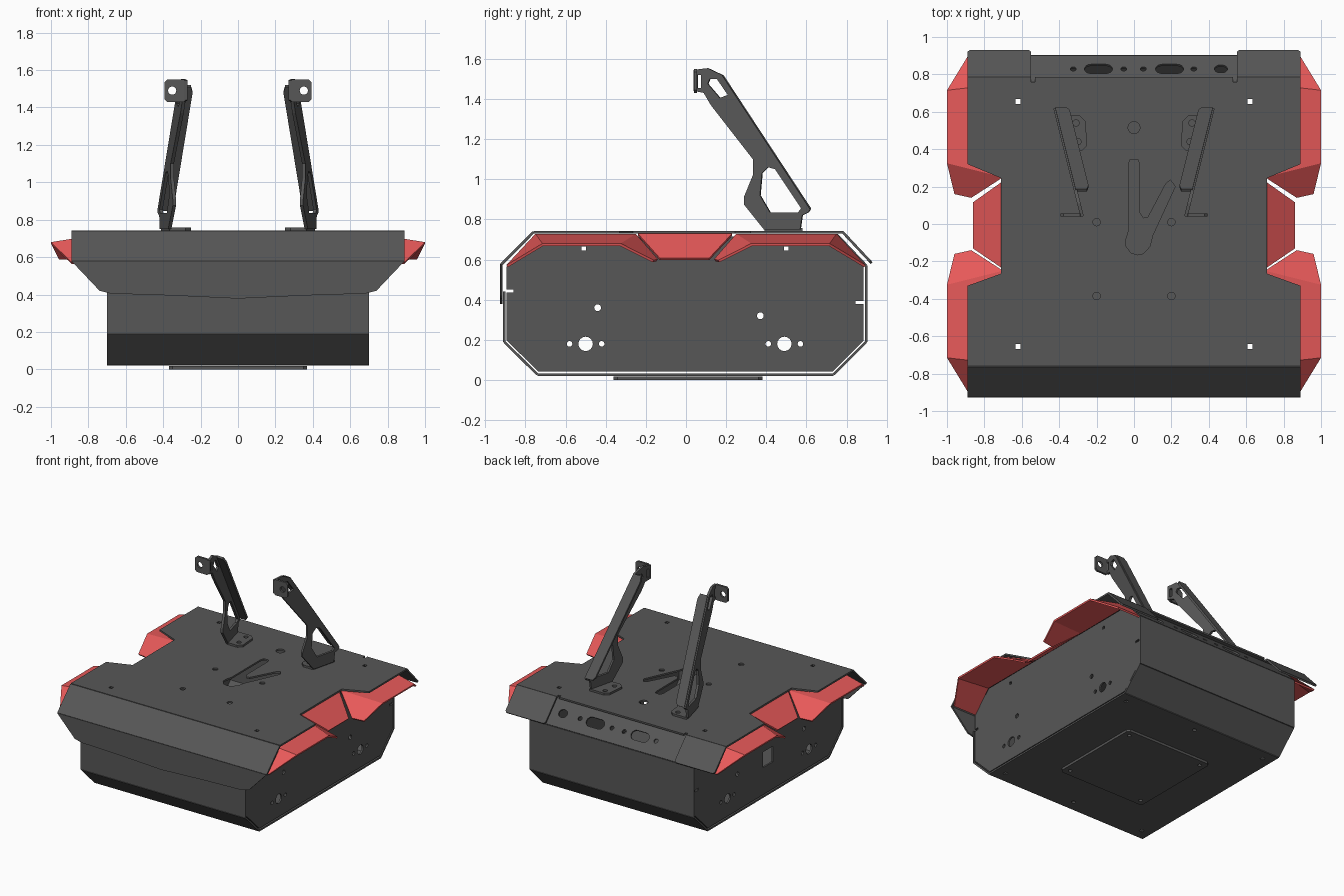
import bpy, bmesh, math
from mathutils import Vector, Matrix

if "Cube" in bpy.data.objects:
    bpy.data.objects.remove(bpy.data.objects["Cube"])

T = 0.013  # sheet metal thickness


def material(name, r, g, b):
    m = bpy.data.materials.new(name)
    m.diffuse_color = (r, g, b, 1)
    m.use_nodes = True
    m.node_tree.nodes["Principled BSDF"].inputs["Base Color"].default_value = m.diffuse_color
    return m


red = material("red", 0.8, 0.1, 0.1)
dark = material("dark_grey", 0.095, 0.095, 0.095)


def circle(x, y, r, n=16):
    return [(x + r * math.cos(2 * math.pi * i / n), y + r * math.sin(2 * math.pi * i / n)) for i in range(n)]


def rect(x0, x1, y0, y1, c=0.0):
    if not c:
        return [(x0, y0), (x1, y0), (x1, y1), (x0, y1)]
    return [(x0 + c, y0), (x1 - c, y0), (x1, y0 + c), (x1, y1 - c),
            (x1 - c, y1), (x0 + c, y1), (x0, y1 - c), (x0, y0 + c)]


def slot(x, y, w, h):
    r = h / 2
    right = [(x + w / 2 - r + r * math.cos(a), y + r * math.sin(a))
             for a in [math.radians(-90 + 22.5 * i) for i in range(9)]]
    return right + [(2 * x - a, 2 * y - b) for a, b in right]


def plate(name, outline, holes=(), o=(0, 0, 0), u=(1, 0, 0), v=(0, 1, 0), t=T):
    """Flat sheet with holes, placed by an origin and two in-plane axes."""
    cu = bpy.data.curves.new(name, 'CURVE')
    cu.dimensions = '2D'
    cu.fill_mode = 'BOTH'
    cu.extrude = t / 2
    for loop in [outline, *holes]:
        sp = cu.splines.new('POLY')
        sp.points.add(len(loop) - 1)
        for p, (x, y) in zip(sp.points, loop):
            p.co = (x, y, 0, 1)
        sp.use_cyclic_u = True
        sp.use_smooth = False
    tmp = bpy.data.objects.new("tmp", cu)
    bpy.context.collection.objects.link(tmp)
    dg = bpy.context.evaluated_depsgraph_get()
    me = bpy.data.meshes.new_from_object(tmp.evaluated_get(dg))
    bpy.data.objects.remove(tmp)
    u, v = Vector(u), Vector(v)
    m = Matrix((u, v, u.cross(v).normalized())).transposed().to_4x4()
    m.translation = Vector(o)
    me.transform(m)
    bm = bmesh.new()
    bm.from_mesh(me)
    bmesh.ops.remove_doubles(bm, verts=bm.verts, dist=1e-5)
    bmesh.ops.recalc_face_normals(bm, faces=bm.faces)
    for f in bm.faces:
        f.smooth = False
        f.material_index = 0
    bm.to_mesh(me)
    bm.free()
    me.name = name
    me.materials.clear()
    me.materials.append(dark)
    ob = bpy.data.objects.new(name, me)
    bpy.context.collection.objects.link(ob)
    return ob


def panel(name, a, b, x0, x1, holes=(), c=0.0):
    """Rectangular sheet spanning x0..x1 between two (y, z) profile points."""
    d = Vector((0, b[0] - a[0], b[1] - a[1]))
    return plate(name, rect(x0, x1, 0, d.length, c), holes, (0, *a), (1, 0, 0), d.normalized())


def folded(name, verts, faces, mat):
    """Bent sheet made of a few flat faces."""
    me = bpy.data.meshes.new(name)
    me.from_pydata(verts, [], faces)
    bm = bmesh.new()
    bm.from_mesh(me)
    bmesh.ops.recalc_face_normals(bm, faces=bm.faces)
    if sum(f.normal.z for f in bm.faces) < 0:
        bmesh.ops.reverse_faces(bm, faces=bm.faces)
    bm.to_mesh(me)
    bm.free()
    me.materials.append(mat)
    ob = bpy.data.objects.new(name, me)
    bpy.context.collection.objects.link(ob)
    so = ob.modifiers.new("thickness", 'SOLIDIFY')
    so.thickness = T
    so.offset = -1


squares = [rect(x - .013, x + .013, y - .013, y + .013) for x in (-.62, .62) for y in (-.655, .655)]

# Side plates
side = [(-.735, .042), (.73, .042), (.885, .197), (.885, .378), (.845, .378), (.845, .393), (.885, .393),
        (.885, .565), (.745, .715), (-.745, .715), (-.893, .565), (-.893, .452), (-.86, .452), (-.86, .436),
        (-.893, .436), (-.893, .197)]
side_holes = [circle(-.44, .36, .017), circle(.37, .32, .017)]
for y in (-.5, .49):
    side_holes += [circle(y, .18, .036), circle(y - .08, .18, .014), circle(y + .08, .18, .014)]
side_holes += [rect(y - .011, y + .011, .645, .665) for y in (-.51, .5)]
window = rect(-.06, .06, .25, .37)
for s in (-1, 1):
    plate("side_plate", side, side_holes + ([window] if s < 0 else []),
          (s * .69, 0, 0), (0, 1, 0), (0, 0, 1))

# Lower shell: bottom, bends, front and back walls
plate("bottom_plate", rect(-.7, .7, -.74, .735),
      squares + [circle(0, y, .014) for y in (-.655, .655)], (0, 0, .027))
panel("front_lower_bend", (-.74, .028), (-.905, .19), -.7, .7)
panel("front_wall", (-.905, .19), (-.905, .44), -.7, .7)
panel("rear_lower_bend", (.735, .028), (.897, .19), -.7, .7)
panel("rear_wall", (.897, .19), (.897, .57), -.7, .7)
slots = [slot(-.19, .105, .15, .072), slot(.19, .105, .15, .072), slot(.465, .105, .07, .06)]
slots += [circle(x, .105, .016) for x in (-.325, -.055, .05, .32)]
panel("rear_slotted_panel", (.897, .57), (.75, .725), -.7, .7, slots)

# Bottom access cover
plate("access_cover", rect(-.37, .37, -.36, .38, .02),
      [circle(x, y, .014) for x in (-.32, .32) for y in (-.31, .33)], (0, 0, .009), t=.018)

# Hood: top with side cut-outs, front fold, front apron, rear corner flaps
half = [(.89, -.76), (.89, -.33), (.71, -.265), (.71, .245), (.89, .32), (.89, .785), (.55, .785),
        (.55, .76), (.53, .76), (.53, .785)]
top = half + [(-x, y) for x, y in reversed(half)]
v_slot = [(-.02, .345), (.02, .345), (.03, .32), (.03, .06), (.05, .03), (.075, .035), (.17, .215),
          (.195, .235), (.22, .2), (.1, -.06), (.085, -.12), (.05, -.158), (.02, -.165), (-.015, -.155),
          (-.042, -.12), (-.042, -.08), (-.03, -.04), (-.03, .32)]
top_holes = squares + [v_slot, circle(0, .515, .032)]
top_holes += [circle(x, y, .02) for x in (-.2, .2) for y in (.01, -.385)]
plate("hood_top", top, top_holes, (0, 0, .736))
panel("hood_front_fold", (-.76, .736), (-.92, .575), -.89, .89)
apron = [(.89, .578), (.74, .42), (.68, .405), (.36, .395), (.1, .383)]
plate("hood_apron", apron + [(0, .378)] + [(-x, z) for x, z in reversed(apron)], (),
      (0, -.92, 0), (1, 0, 0), (0, 0, 1))
for s in (-1, 1):
    x0, x1 = sorted((s * .55, s * .89))
    d = Vector((0, .145, -.155)).normalized()
    plate("rear_corner_flap", [(x0, 0), (x1, 0), (x1, .2), (x1 - .012, .212), (x0 + .012, .212), (x0, .2)],
          (), (0, .78, .737), (1, 0, 0), d)

# Red fenders: folded corner fenders and flat middle ones
for s in (-1, 1):
    for f, name in ((-1, "front_fender"), (1, "rear_fender")):
        pts = [(.70, .25, .728), (.70, .75, .728), (1, .715, .68), (1, .325, .68),
               (.96, .16, .597), (.87, .14, .602), (.89, .895, .572), (.70, .895, .572)]
        folded(name, [(s * x, f * y, z) for x, y, z in pts],
               [(0, 1, 2, 3), (0, 3, 4, 5), (1, 7, 6, 2)], red)
    folded("middle_fender", [(s * x, y, z) for x, y, z in
                             [(.70, -.24, .73), (.70, .23, .73), (.862, .115, .607), (.862, -.13, .607)]],
           [(0, 1, 2, 3)], red)

# Upright brackets: web plate, stiffening flange, foot and top tab
web = [(.04, 1.545), (.11, 1.553), (.18, 1.52), (.62, .85), (.61, .835), (.58, .82), (.57, .75), (.39, .75),
       (.29, .875), (.29, .91), (.335, 1.02), (.335, 1.1), (.125, 1.37), (.09, 1.43), (.04, 1.44)]
web_holes = [[(.38, 1.03), (.41, 1.06), (.445, 1.05), (.575, .855), (.56, .835), (.42, .835), (.37, .92)],
             [(.11, 1.475), (.12, 1.5), (.155, 1.5), (.21, 1.42), (.17, 1.405)],
             rect(.058, .076, 1.455, 1.52)]


def web_x(y):
    return .2675 + .25 * y


for s in (-1, 1):
    plate("bracket_web", web, web_holes, (s * .2675, 0, 0), (s * .25, 1, 0), (0, 0, 1), .018)
    a, b = Vector((s * web_x(.18), .18, 1.515)), Vector((s * web_x(.617), .617, .85))
    plate("bracket_flange", [(0, 0), (1, 0), (1, .06), (.97, .075), (.05, .075), (0, .06)], (),
          a, b - a, (-s, 0, 0), .016)
    plate("bracket_foot", [(web_x(.39), .39), (web_x(.58), .58), (.29, .58), (.26, .55), (.25, .42), (.28, .39)],
          [circle(.30, .44, .017), circle(.31, .54, .017)], (0, 0, .75), (s, 0, 0), (0, 1, 0), .016)
    plate("bracket_tab", rect(.275, .393, 1.43, 1.55, .015), [circle(.352, 1.49, .022)],
          (0, .047, 0), (s, 0, 0), (0, 0, 1), .016)
